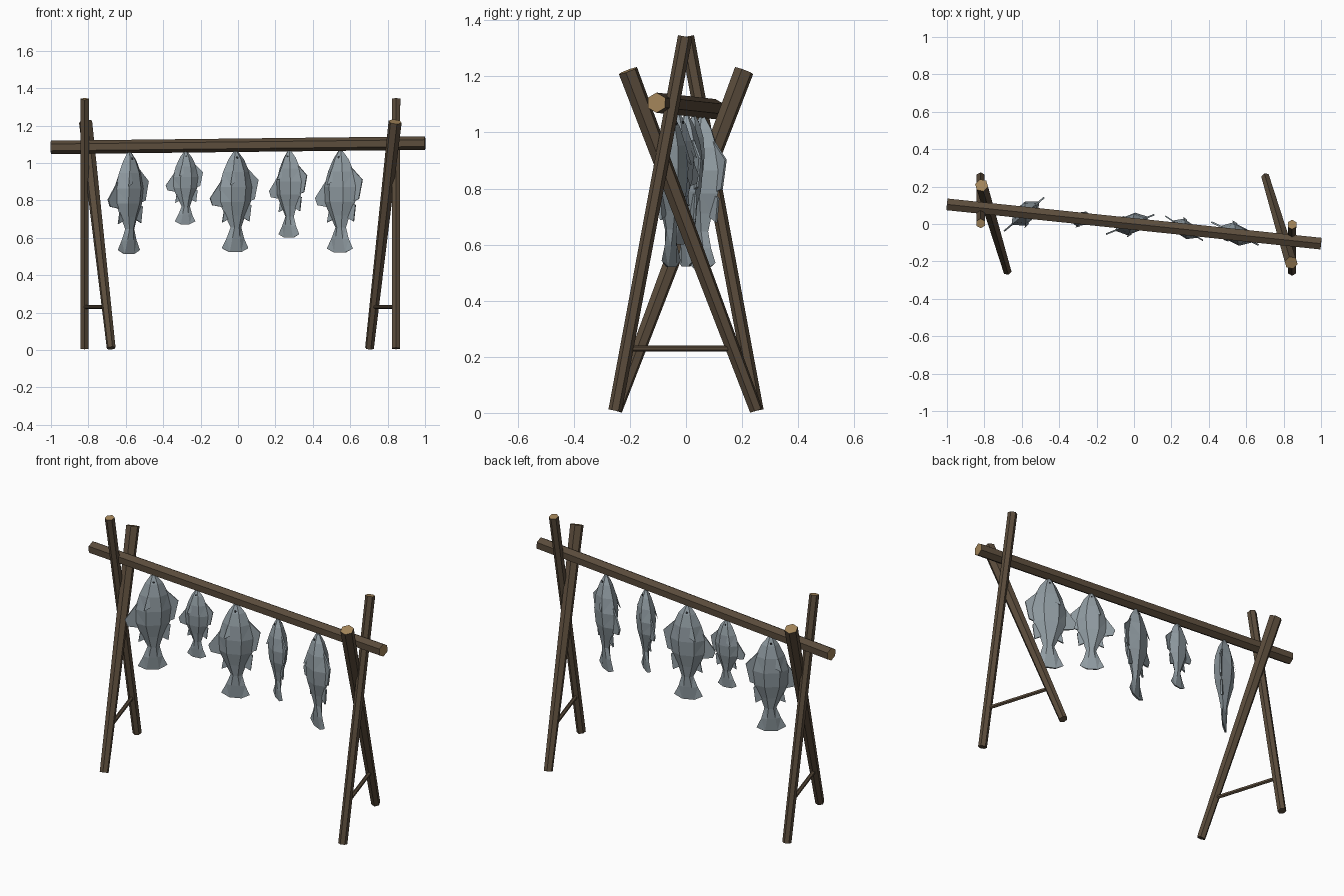
import bpy, bmesh, math
from mathutils import Vector, Matrix

if "Cube" in bpy.data.objects:
    bpy.data.objects.remove(bpy.data.objects["Cube"])


def material(name, rgb):
    m = bpy.data.materials.new(name)
    m.diffuse_color = (*rgb, 1)
    m.use_nodes = True
    m.node_tree.nodes["Principled BSDF"].inputs["Base Color"].default_value = m.diffuse_color
    return m


WOOD = material("dark_wood", (0.105, 0.073, 0.045))
CUT = material("cut_wood", (0.36, 0.23, 0.10))
FISH = material("fish_grey", (0.28, 0.33, 0.36))
EYE = material("eye_dark", (0.03, 0.035, 0.04))


def finish(bm, name, mats):
    bmesh.ops.recalc_face_normals(bm, faces=bm.faces[:])
    me = bpy.data.meshes.new(name)
    bm.to_mesh(me)
    bm.free()
    for m in mats:
        me.materials.append(m)
    ob = bpy.data.objects.new(name, me)
    bpy.context.collection.objects.link(ob)
    return ob


def loft(bm, rings):
    """Skin a list of equal-length vertex rings, returning the two caps."""
    rs = [[bm.verts.new(p) for p in r] for r in rings]
    n = len(rs[0])
    for a, b in zip(rs, rs[1:]):
        for i in range(n):
            j = (i + 1) % n
            bm.faces.new((a[i], a[j], b[j], b[i]))
    return bm.faces.new(rs[0][::-1]), bm.faces.new(rs[-1])


def log(name, a, b, r0, r1, start_cut=False, end_cut=True):
    """Six-sided pole from a to b, with light sawn ends."""
    a, b = Vector(a), Vector(b)
    q = (b - a).to_track_quat('Z', 'Y')
    bm = bmesh.new()
    ring = lambda c, r: [c + q @ Vector((r * math.sin(k * math.pi / 3),
                                         r * math.cos(k * math.pi / 3), 0)) for k in range(6)]
    first, last = loft(bm, [ring(a, r0), ring(b, r1)])
    first.material_index = int(start_cut)
    last.material_index = int(end_cut)
    return finish(bm, name, [WOOD, CUT])


# Crossbar, slightly skewed
log("crossbar", (-1, 0.105, 1.083), (1, -0.105, 1.106), 0.036, 0.036, True, True)

# Two crossed-leg ends, the right one turned half round
for side, x, s in (("left", -0.82, 1), ("right", 0.845, -1)):
    P = lambda dx, y, z: (x + s * dx, s * y, z)
    log(side + "_thin_leg", P(0, 0.253, 0.008), P(0, 0.003, 1.342), 0.024, 0.026)
    log(side + "_thick_leg", P(0.142, -0.25, 0.01), P(0.005, 0.207, 1.22), 0.024, 0.036)
    log(side + "_brace", P(0, 0.21, 0.23), P(0.117, -0.167, 0.23), 0.011, 0.011, False, False)

# Fish profile: distance from mouth, left edge, right edge, half thickness
BODY = [(0, -0.025, 0.025, 0.015), (0.08, -0.08, 0.09, 0.05), (0.2, -0.135, 0.145, 0.08),
        (0.35, -0.18, 0.18, 0.09), (0.5, -0.175, 0.16, 0.078), (0.63, -0.115, 0.10, 0.05),
        (0.75, -0.055, 0.06, 0.03), (0.86, -0.10, 0.09, 0.022), (0.955, -0.15, 0.135, 0.008)]
# Fin outlines: across, distance from mouth
FINS = [[(0.12, 0.16), (0.24, 0.28), (0.20, 0.47), (0.12, 0.5)],
        [(0.11, 0.5), (0.165, 0.53), (0.145, 0.69), (0.07, 0.65)],
        [(-0.12, 0.24), (-0.275, 0.46), (-0.25, 0.53), (-0.13, 0.55)],
        [(-0.12, 0.56), (-0.145, 0.7), (-0.06, 0.66)]]


def fish(name, x, top, size, angle):
    bm = bmesh.new()
    rings = []
    for d, l, r, t in BODY:
        drop = 0.04 if d > 0.9 else 0
        rings.append([(l, 0, -d), (l * 0.45, -t, -d - drop), (r * 0.4, -t, -d - drop),
                      (r, 0, -d), (r * 0.4, t, -d - drop), (l * 0.45, t, -d - drop)])
    loft(bm, rings)
    bmesh.ops.triangulate(bm, faces=[f for f in bm.faces if len(f.verts) == 4])
    # Edge fins
    for fin in FINS:
        loft(bm, [[(u, y, -d) for u, d in fin] for y in (-0.008, 0.008)])
    for s in (-1, 1):
        # Side fins, standing off the flanks
        loft(bm, [[(-0.06 + o, s * 0.075, -0.18), (-0.10 + o, s * 0.105, -0.33),
                   (-0.05 + o, s * 0.10, -0.30)] for o in (0, 0.012)])
        # Eyes
        n = len(bm.faces)
        loft(bm, [[(0.012 * math.cos(k * math.pi / 3), s * y, -0.06 + 0.012 * math.sin(k * math.pi / 3))
                   for k in range(6)] for y in (0.03, 0.046)])
        bm.faces.ensure_lookup_table()
        for f in bm.faces[n:]:
            f.material_index = 1
    ob = finish(bm, name, [FISH, EYE])
    ob.matrix_world = (Matrix.Translation((x, -0.1 * x, top))
                       @ Matrix.Rotation(math.radians(angle), 4, 'Z') @ Matrix.Scale(size, 4))


# Row of hanging fish
for i, spec in enumerate([(-0.58, 1.055, 0.545, 40), (-0.28, 1.06, 0.39, 8), (-0.012, 1.06, 0.54, 22),
                          (0.275, 1.063, 0.465, -33), (0.548, 1.063, 0.545, -26)]):
    fish(f"hanging_fish_{i + 1}", *spec)
